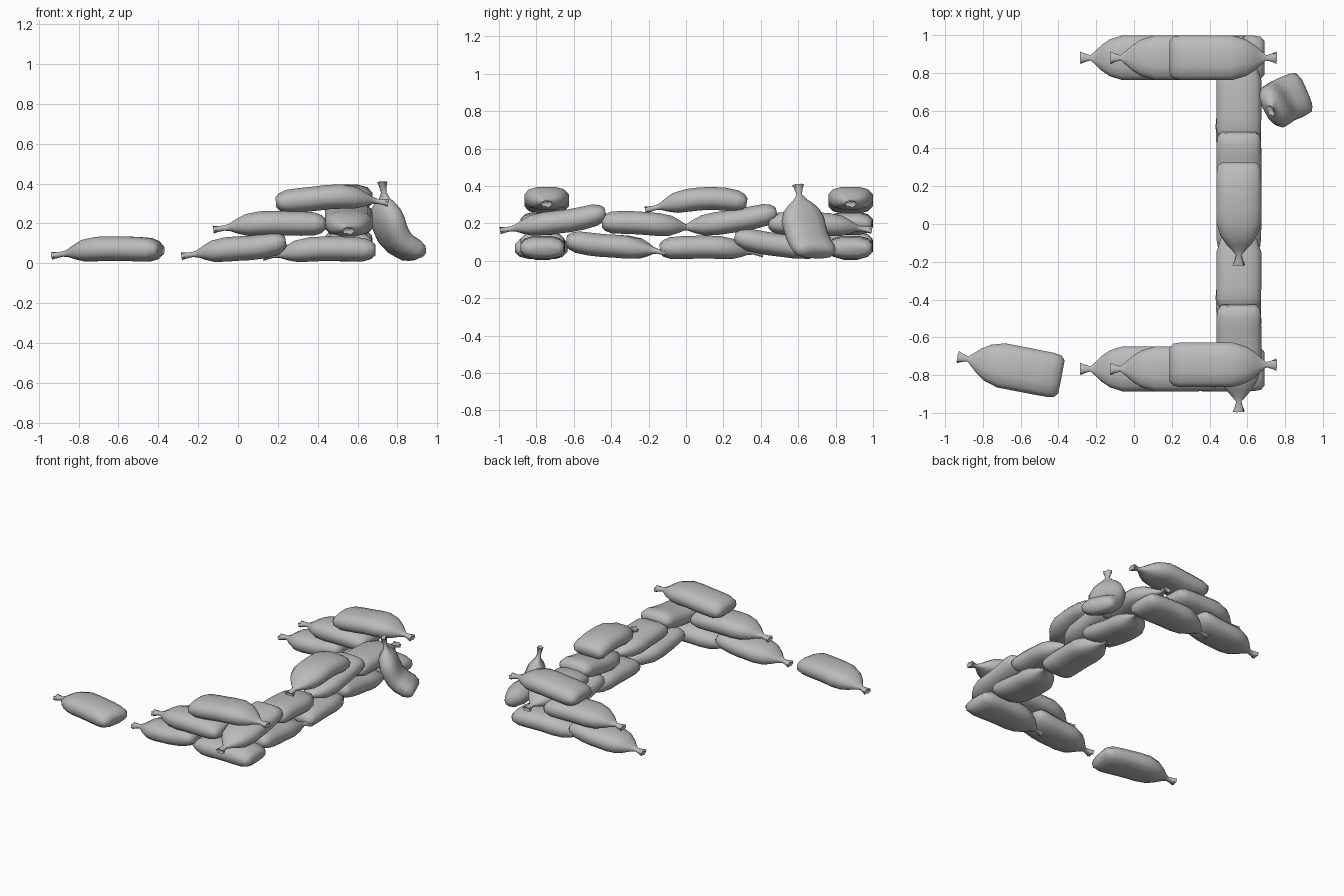
import bpy, bmesh, math
from mathutils import Vector

cube = bpy.data.objects.get("Cube")
if cube:
    bpy.data.objects.remove(cube, do_unlink=True)

sack_grey = bpy.data.materials.new("sack_grey")
sack_grey.use_nodes = True
sack_grey.diffuse_color = (0.5, 0.5, 0.5, 1)
bsdf = sack_grey.node_tree.nodes["Principled BSDF"]
bsdf.inputs["Base Color"].default_value = (0.5, 0.5, 0.5, 1)
bsdf.inputs["Roughness"].default_value = 0.8

SIDES = 12
# Tied neck: distance beyond the body, half width, half height
NECK = [(0.078, 0.012, 0.006), (0.085, 0.034, 0.02), (0.06, 0.022, 0.016), (0.03, 0.014, 0.013)]
# Body: fraction of length, half width, half height
BODY = [(0, 0.04, 0.02), (0.07, 0.07, 0.037), (0.17, 0.1, 0.056), (0.32, 0.122, 0.063),
        (0.46, 0.122, 0.063), (0.6, 0.122, 0.063), (0.74, 0.122, 0.063),
        (0.88, 0.121, 0.06), (0.96, 0.114, 0.046), (1, 0.092, 0.026)]


def along(points, t):
    """Point and direction on a smooth curve through the points."""
    def at(u):
        ext = [points[0] * 2 - points[1]] + points + [points[-1] * 2 - points[-2]]
        u = min(max(u, 0), 1) * (len(points) - 1)
        i = min(int(u), len(points) - 2)
        f = u - i
        a, b, c, d = ext[i:i + 4]
        return (b * 2 + (c - a) * f + (a * 2 - b * 5 + c * 4 - d) * f ** 2
                + (b * 3 - a - c * 3 + d) * f ** 3) / 2
    return at(t), (at(t + 0.03) - at(t - 0.03)).normalized()


def bag(name, points, side=None):
    """Loft a sack along a path running from its tied neck to its square end."""
    points = [Vector(p) for p in points]
    start, start_dir = along(points, 0)
    stations = [(start - start_dir * d, start_dir, w, h, k < 2)
                for k, (d, w, h) in enumerate(NECK)]
    stations += [(*along(points, t), w, h, False) for t, w, h in BODY]
    bm = bmesh.new()
    rings = []
    for centre, tangent, w, h, frayed in stations:
        across = Vector(side) if side else Vector((0, 0, 1)).cross(tangent)
        across = (across - tangent * across.dot(tangent)).normalized()
        up = tangent.cross(across)
        ring = []
        for k in range(SIDES):
            a = math.tau * (k + 0.5) / SIDES
            c, s = math.cos(a), math.sin(a)
            x = math.copysign(abs(c) ** 0.75, c) * w
            y = math.copysign(abs(s) ** 0.8, s) * h
            if frayed and k % 2:
                x, y = x * 0.75, y * 0.6
            ring.append(bm.verts.new(centre + across * x + up * y))
        rings.append(ring)
    for r, q in zip(rings, rings[1:]):
        for k in range(SIDES):
            n = (k + 1) % SIDES
            bm.faces.new((r[k], r[n], q[n], q[k]))
    bm.faces.new(rings[0][::-1])
    bm.faces.new(rings[-1])
    bmesh.ops.recalc_face_normals(bm, faces=bm.faces[:])
    mesh = bpy.data.meshes.new(name)
    bm.to_mesh(mesh)
    bm.free()
    mesh.materials.append(sack_grey)
    obj = bpy.data.objects.new(name, mesh)
    bpy.context.collection.objects.link(obj)
    bpy.ops.object.select_all(action='DESELECT')
    obj.select_set(True)
    bpy.context.view_layer.objects.active = obj
    bpy.ops.object.shade_smooth_by_angle(angle=math.radians(60))


def laid_bag(name, start, end, heights):
    """Sack lying flat in plan, sagging through the given heights."""
    a, b = Vector(start), Vector(end)
    n = len(heights) - 1
    bag(name, [(*a.lerp(b, i / n), z) for i, z in enumerate(heights)])


# Two short end walls
for label, y, top_y in (("front", -0.767, -0.745), ("back", 0.88, 0.88)):
    laid_bag(label + "_wall_outer_bag", (-0.2, y), (0.24, y), (0.048, 0.07, 0.08, 0.11))
    laid_bag(label + "_wall_corner_bag", (0.21, y), (0.69, y), (0.045, 0.07, 0.072, 0.065))
    laid_bag(label + "_wall_middle_bag", (-0.04, y), (0.44, y), (0.18, 0.2, 0.2, 0.195))
    laid_bag(label + "_wall_top_bag", (0.67, top_y), (0.19, top_y), (0.315, 0.335, 0.32, 0.305))

# Long side wall
X = 0.555
bag("side_wall_low_front_bag", [(0.61, -0.18, 0.055), (X, -0.33, 0.075), (X, -0.48, 0.085), (X, -0.64, 0.11)])
laid_bag("side_wall_low_middle_bag", (X, 0.33), (X, -0.14), (0.05, 0.072, 0.072, 0.065))
bag("side_wall_low_back_bag", [(0.61, 0.73, 0.055), (X, 0.58, 0.075), (X, 0.42, 0.095), (X, 0.26, 0.13)])
laid_bag("side_wall_front_crossing_bag", (X, -0.91), (X, -0.43), (0.175, 0.2, 0.22, 0.26))
laid_bag("side_wall_middle_front_bag", (X, -0.01), (X, -0.45), (0.18, 0.195, 0.205, 0.205))
laid_bag("side_wall_middle_back_bag", (X, 0.01), (X, 0.485), (0.18, 0.2, 0.225, 0.26))
laid_bag("side_wall_back_crossing_bag", (X, 0.91), (X, 0.44), (0.175, 0.195, 0.2, 0.2))
laid_bag("side_wall_top_bag", (X, -0.135), (X, 0.325), (0.29, 0.325, 0.333, 0.31))

# Loose bag on the ground and the bag slumped against the wall
laid_bag("loose_bag", (-0.85, -0.72), (-0.385, -0.81), (0.05, 0.072, 0.072, 0.065))
bag("slumped_bag", [(0.735, 0.61, 0.325), (0.75, 0.625, 0.22), (0.795, 0.655, 0.115), (0.905, 0.7, 0.045)],
    side=(-0.47, 0.88, 0))
